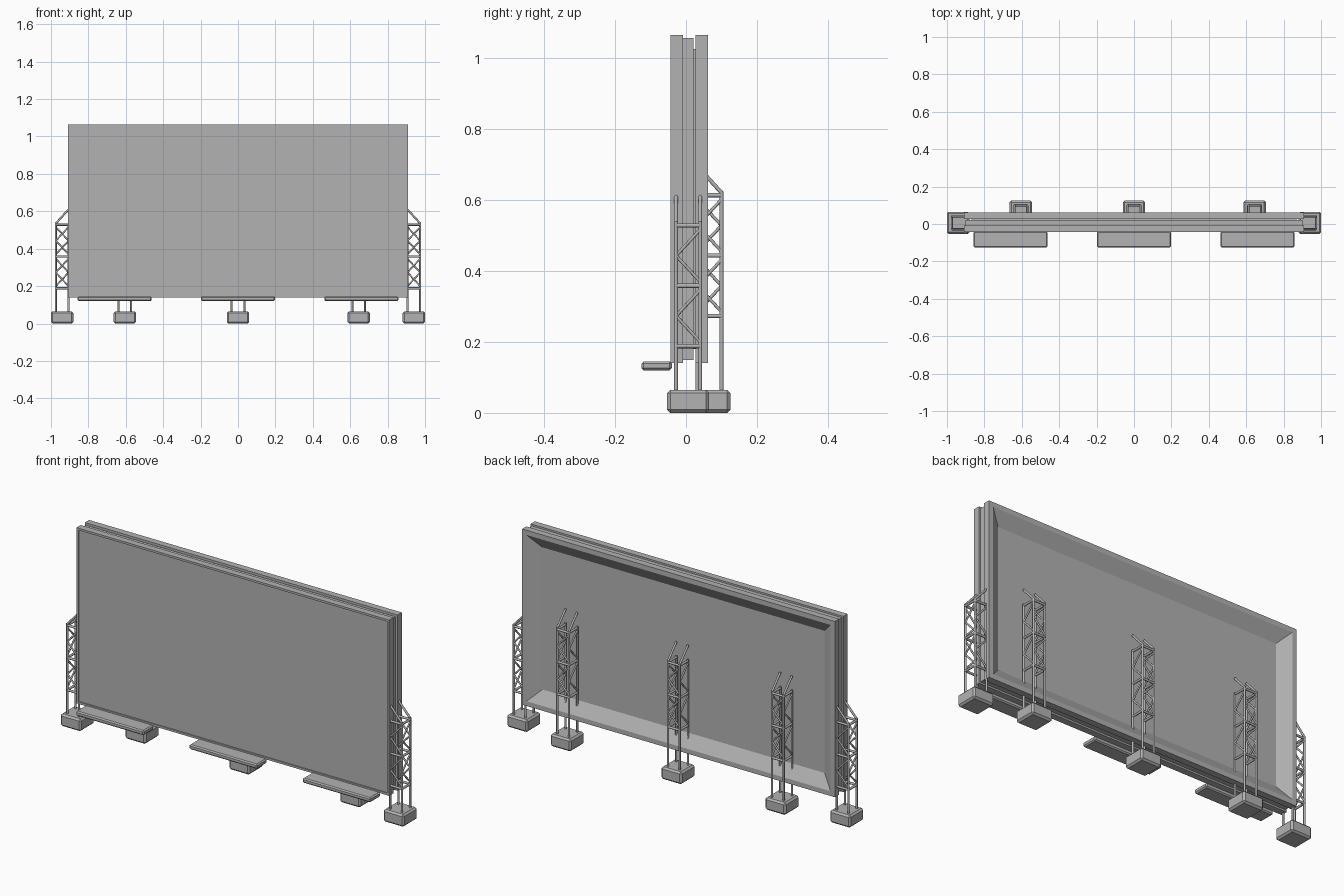
import bpy, bmesh, math
from mathutils import Vector, Matrix

cube = bpy.data.objects.get("Cube")
if cube:
    bpy.data.objects.remove(cube, do_unlink=True)

GREY = (0.45, 0.45, 0.45, 1)
mat = bpy.data.materials.new("plain_grey")
mat.use_nodes = True
mat.diffuse_color = GREY
mat.node_tree.nodes["Principled BSDF"].inputs["Base Color"].default_value = GREY


def finish(bm, name, smooth=False):
    bmesh.ops.recalc_face_normals(bm, faces=bm.faces)
    mesh = bpy.data.meshes.new(name)
    bm.to_mesh(mesh)
    bm.free()
    mesh.materials.append(mat)
    for p in mesh.polygons:
        p.use_smooth = smooth and len(p.vertices) == 4
    obj = bpy.data.objects.new(name, mesh)
    bpy.context.collection.objects.link(obj)
    return obj


def box(name, lo, hi, chamfer=0):
    bm = bmesh.new()
    lo, hi = Vector(lo), Vector(hi)
    size = hi - lo
    bmesh.ops.create_cube(bm, size=1, matrix=Matrix.Translation((lo + hi) / 2) @ Matrix.Diagonal((*size, 1)))
    obj = finish(bm, name)
    if chamfer:
        mod = obj.modifiers.new("chamfer", 'BEVEL')
        mod.width, mod.segments = chamfer, 1
    return obj


def frame(name, rings):
    """Rectangular frame from a loop of (half width, half height, y) rings."""
    bm = bmesh.new()
    loops = [[bm.verts.new((sx * w, y, MID_Z + sz * h))
              for sx, sz in ((-1, -1), (1, -1), (1, 1), (-1, 1))] for w, h, y in rings]
    for a, b in zip(loops, loops[1:] + loops[:1]):
        for i in range(4):
            j = (i + 1) % 4
            bm.faces.new((a[i], a[j], b[j], b[i]))
    return finish(bm, name)


def tube(bm, a, b, r):
    a, b = Vector(a), Vector(b)
    d = b - a
    rot = d.to_track_quat('Z', 'Y').to_matrix().to_4x4()
    bmesh.ops.create_cone(bm, cap_ends=True, segments=10, radius1=r, radius2=r, depth=d.length,
                          matrix=Matrix.Translation((a + b) / 2) @ rot)


W, H, MID_Z = 0.91, 0.4625, 0.6025

# Screen: front panel, core and rear frame with sloped inner walls
frame("front_frame", [(W, H, -0.043), (W, H, -0.008), (W - 0.011, H - 0.011, -0.008),
                      (W - 0.011, H - 0.011, -0.043)])
box("front_screen", (-W + 0.011, -0.037, MID_Z - H + 0.011), (W - 0.011, -0.008, MID_Z + H - 0.011))
box("screen_core", (-W + 0.008, -0.009, MID_Z - H + 0.009), (W - 0.008, 0.021, MID_Z + H - 0.009))
frame("rear_frame", [(W, H, 0.027), (W, H, 0.062), (W - 0.025, H - 0.025, 0.062),
                     (W - 0.09, H - 0.09, 0.02), (W - 0.04, H - 0.04, 0.02), (W - 0.04, H - 0.04, 0.027)])

# Steps below the front
for i, x in enumerate((-0.66, 0, 0.66)):
    box(f"front_step_{i}", (x - 0.198, -0.125, 0.12), (x + 0.198, -0.04, 0.145), 0.006)


def tower(name, x, y, angle, top):
    """Lattice tower on a block; its outer side faces local +y."""
    h, base = 0.034, 0.06
    bm = bmesh.new()
    for s in (-h, h):
        tube(bm, (s, h, base), (s, h, top + 0.004), 0.0055)
        tube(bm, (s, -h, base), (s, -h, top), 0.0055)
        tube(bm, (s, h, top), (s, -h, top + 0.075), 0.0055)
    # outer face and two flanks, with opposed bracing on the flanks
    sides = (((-h, h), (h, h)), ((-h, -h), (-h, h)), ((h, h), (h, -h)))
    levels = [top - 0.007 - 0.17 * i for i in range(3)]
    for p, q in sides:
        for z in levels:
            tube(bm, (*p, z), (*q, z), 0.006)
        for z in levels[:2]:
            tube(bm, (*p, z - 0.012), (*q, z - 0.085), 0.0045)
            tube(bm, (*q, z - 0.085), (*p, z - 0.158), 0.0045)
    bm.transform(Matrix.Translation((x, y, 0)) @ Matrix.Rotation(angle, 4, 'Z'))
    finish(bm, name + "_truss", True)
    box(name + "_foot", (x - 0.06, y - 0.059, 0), (x + 0.06, y + 0.059, 0.065), 0.009)


tower("left_tower", 0.94, 0.006, -math.pi / 2, 0.535)
tower("right_tower", -0.94, 0.006, math.pi / 2, 0.535)
for i, x in enumerate((-0.605, 0, 0.645)):
    tower(f"rear_tower_{i}", x, 0.066, 0, 0.62)
